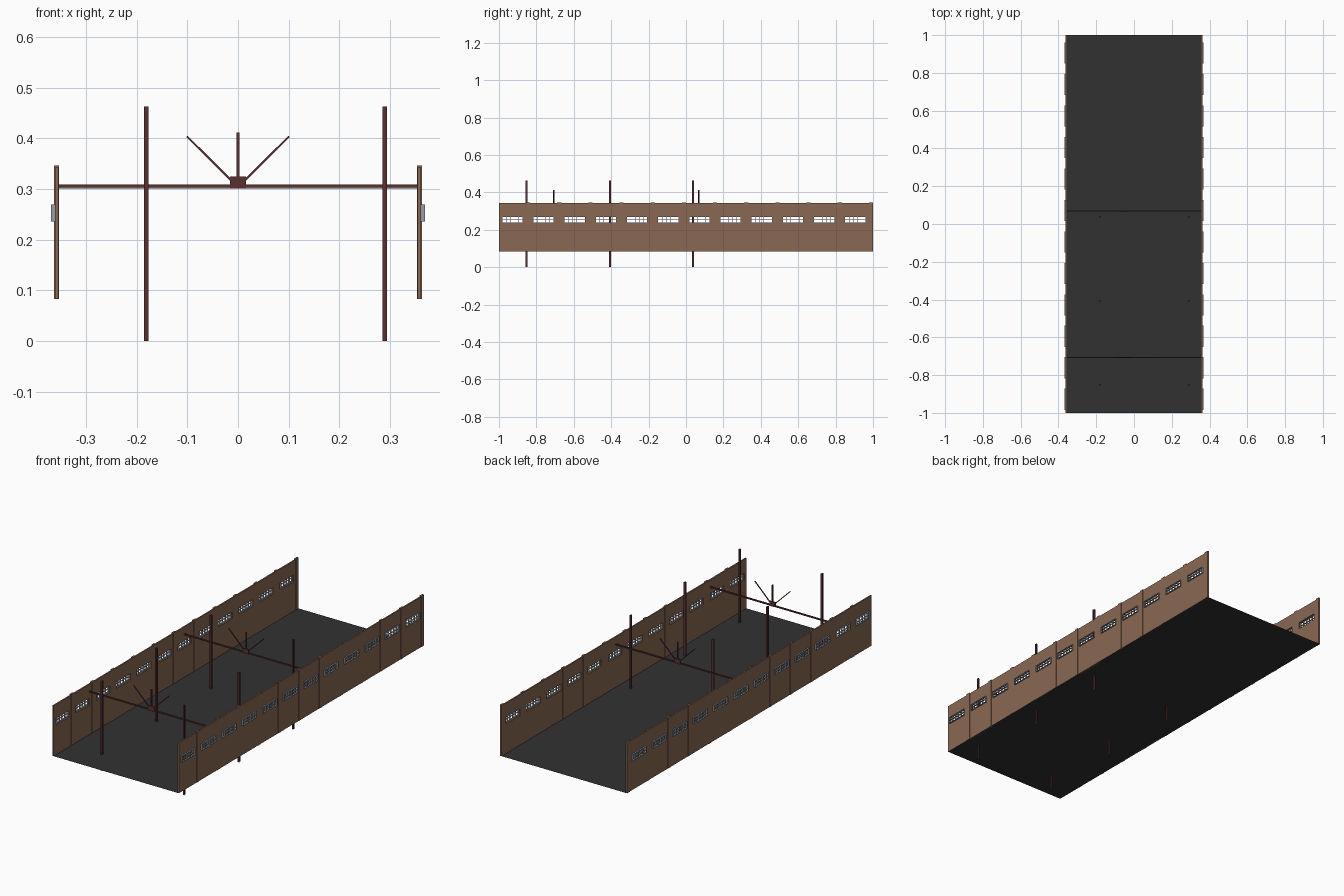
import bpy, bmesh, math
from mathutils import Matrix, Vector

if "Cube" in bpy.data.objects:
    bpy.data.objects.remove(bpy.data.objects["Cube"])


def material(name, rgb):
    m = bpy.data.materials.new(name)
    m.diffuse_color = (*rgb, 1)
    m.use_nodes = True
    m.node_tree.nodes["Principled BSDF"].inputs["Base Color"].default_value = m.diffuse_color
    return m


WALL = material("brown wall", (0.255, 0.14, 0.088))
FLOOR = material("dark floor", (0.031, 0.031, 0.031))
STEEL = material("dark red steel", (0.10, 0.03, 0.03))
FRAME = material("grey window frame", (0.30, 0.34, 0.38))
RAIL = material("pale olive strip", (0.25, 0.25, 0.16))


def finish(name, bm, mat, mirror=False):
    bmesh.ops.recalc_face_normals(bm, faces=bm.faces)
    me = bpy.data.meshes.new(name)
    bm.to_mesh(me)
    bm.free()
    me.materials.append(mat)
    ob = bpy.data.objects.new(name, me)
    bpy.context.collection.objects.link(ob)
    if mirror:
        ob.modifiers.new("Mirror", 'MIRROR').use_axis[0] = True
    return ob


def box(bm, x0, x1, y0, y1, z0, z1, rot=None):
    mat = Matrix.Translation(((x0 + x1) / 2, (y0 + y1) / 2, (z0 + z1) / 2))
    if rot:
        mat = mat @ rot
    mat = mat @ Matrix.Diagonal((x1 - x0, y1 - y0, z1 - z0, 1))
    bmesh.ops.create_cube(bm, size=1, matrix=mat)


def i_beam(name, centre, axis, length, width, depth, mat):
    """I-section extruded along x or z, flanges facing the other direction."""
    w, d, f, t = width / 2, depth / 2, depth * 0.2, width * 0.14
    half = [(-w, -d), (w, -d), (w, -d + f), (t, -d + f)]
    prof = half + [(t, d - f), (w, d - f), (w, d), (-w, d),
                   (-w, d - f), (-t, d - f), (-t, -d + f), (-w, -d + f)]
    bm = bmesh.new()
    if axis == 'z':
        pts = [Vector((a, b, 0)) for a, b in prof]
        direction = Vector((0, 0, length))
    else:
        pts = [Vector((0, a, b)) for a, b in prof]
        direction = Vector((length, 0, 0))
    face = bm.faces.new([bm.verts.new(Vector(centre) + p) for p in pts])
    ext = bmesh.ops.extrude_face_region(bm, geom=[face], use_keep_orig=True)
    bmesh.ops.translate(bm, vec=direction,
                        verts=[v for v in ext['geom'] if isinstance(v, bmesh.types.BMVert)])
    return finish(name, bm, mat)


# Layout values
N, PITCH = 12, 2 / 12
Z0, Z1 = 0.083, 0.343
WZ0, WZ1 = 0.236, 0.270
WIN = (0.016, 0.128)          # window span inside each bay
XI, XO = 0.355, 0.362

# Floor sheet
bm = bmesh.new()
bm.faces.new([bm.verts.new(p) for p in
              ((-0.362, -1, Z0), (0.362, -1, Z0), (0.362, 1, Z0), (-0.362, 1, Z0))])
finish("floor", bm, FLOOR)

# Side walls with window openings
bm = bmesh.new()
zs = (Z0, WZ0, WZ1, Z1)
ys = []
for i in range(N):
    y = -1 + i * PITCH
    ys += [y, y + WIN[0], y + WIN[1]]
ys.append(1)
grid = [[bm.verts.new((XI, y, z)) for z in zs] for y in ys]
for j in range(len(ys) - 1):
    for k in range(3):
        if j % 3 == 1 and k == 1:
            continue
        bm.faces.new((grid[j][k], grid[j + 1][k], grid[j + 1][k + 1], grid[j][k + 1]))
ext = bmesh.ops.extrude_face_region(bm, geom=bm.faces[:], use_keep_orig=True)
bmesh.ops.translate(bm, vec=(XO - XI, 0, 0),
                    verts=[v for v in ext['geom'] if isinstance(v, bmesh.types.BMVert)])
finish("side_walls", bm, WALL, True)

# Pilasters at the end of every bay
bm = bmesh.new()
for i in range(N):
    y = -1 + (i + 1) * PITCH
    box(bm, 0.354, 0.3635, y - 0.022, y, Z0, 0.347)
finish("wall_pilasters", bm, WALL, True)

# Window frames and glazing bars
bm = bmesh.new()
B = 0.002
for i in range(N):
    a, b = -1 + i * PITCH + WIN[0], -1 + i * PITCH + WIN[1]
    for k in range(6):
        y = a + (b - a - B) * k / 5
        box(bm, 0.3615, 0.369, y, y + B, WZ0, WZ1)
    for k in range(3):
        z = WZ0 + (WZ1 - WZ0 - B) * k / 2
        box(bm, 0.3617, 0.3688, a, b, z, z + B)
finish("window_frames", bm, FRAME, True)

# Columns passing through the floor
for x in (-0.181, 0.290):
    for y in (-0.853, -0.407, 0.037):
        i_beam("column", (x, y, 0), 'z', 0.463, 0.009, 0.010, STEEL)

# Cross beams with hub, post and diagonal struts
for y in (-0.707, 0.068):
    i_beam("cross_beam", (-0.355, y, 0.306), 'x', 0.71, 0.006, 0.006, STEEL)
    bm = bmesh.new()
    box(bm, -0.355, 0.355, y - 0.002, y + 0.002, 0.3012, 0.303)
    finish("beam_strip", bm, RAIL)
    bm = bmesh.new()
    box(bm, -0.016, 0.016, y - 0.0035, y + 0.0035, 0.301, 0.325)
    finish("hub_plate", bm, STEEL)
    bm = bmesh.new()
    box(bm, -0.003, 0.003, y - 0.003, y + 0.003, 0.32, 0.412)
    for s in (-1, 1):
        p, q = Vector((s * 0.008, y, 0.312)), Vector((s * 0.101, y, 0.404))
        d = q - p
        rot = Matrix.Rotation(math.atan2(d.x, d.z), 4, 'Y')
        mat = Matrix.Translation((p + q) / 2) @ rot @ Matrix.Diagonal((0.004, 0.004, d.length, 1))
        bmesh.ops.create_cube(bm, size=1, matrix=mat)
    finish("roof_struts", bm, STEEL)
